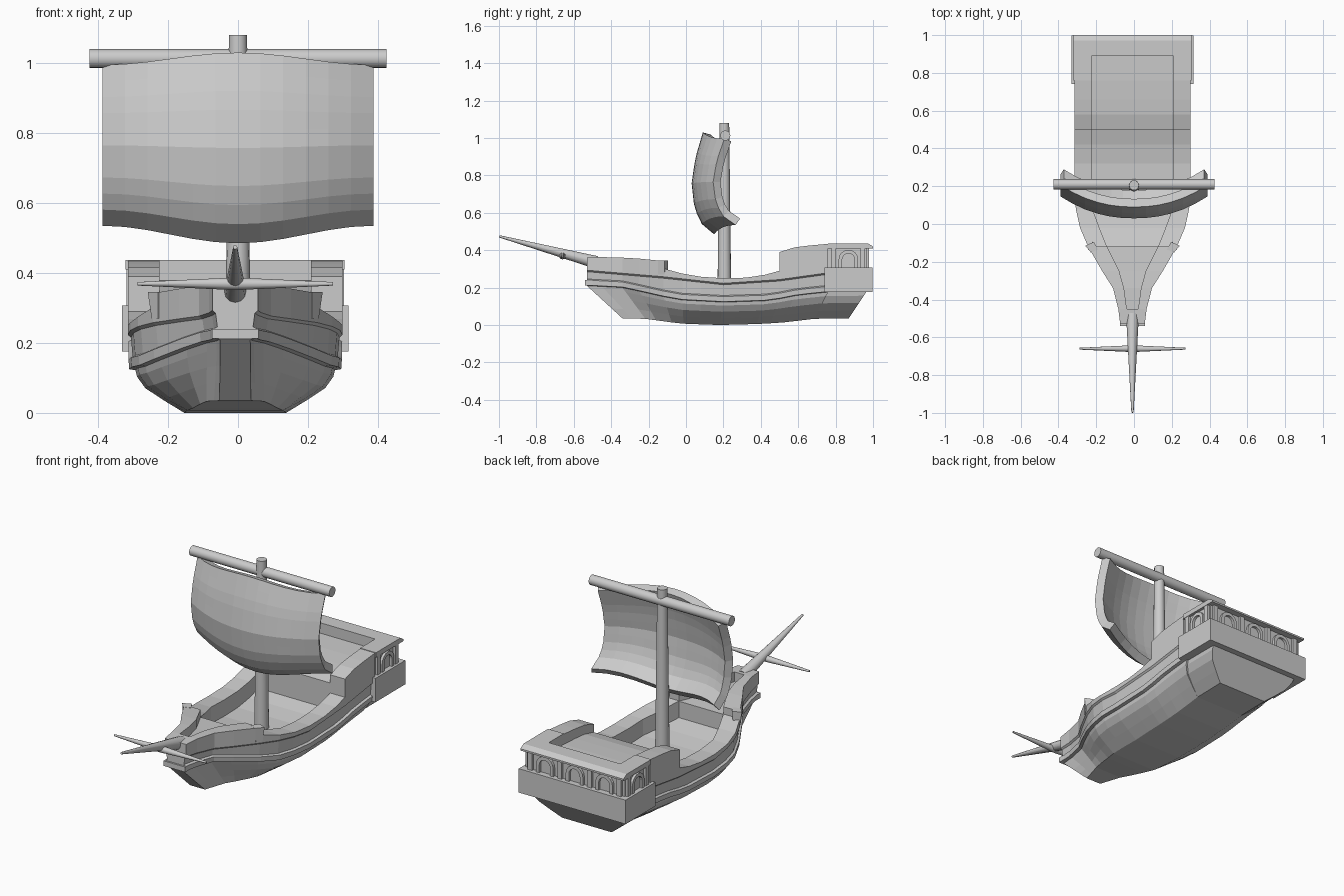
import bpy, bmesh, math
from mathutils import Vector, Matrix

if "Cube" in bpy.data.objects:
    bpy.data.objects.remove(bpy.data.objects["Cube"])

CX = -0.008  # hull centre line


def interp(pts, t):
    for (a, va), (b, vb) in zip(pts, pts[1:]):
        if t <= b:
            return va + (vb - va) * max(0, t - a) / (b - a)
    return pts[-1][1]


def finish(name, bm):
    bmesh.ops.remove_doubles(bm, verts=bm.verts, dist=1e-5)
    bmesh.ops.recalc_face_normals(bm, faces=bm.faces)
    me = bpy.data.meshes.new(name)
    bm.to_mesh(me)
    bm.free()
    ob = bpy.data.objects.new(name, me)
    bpy.context.collection.objects.link(ob)
    return ob


def box(name, lo, hi):
    bm = bmesh.new()
    bmesh.ops.create_cube(bm, size=1)
    for v in bm.verts:
        v.co = Vector([l + (h - l) * (c + 0.5) for l, h, c in zip(lo, hi, v.co)])
    return finish(name, bm)


def spar(name, a, b, ra, rb, sides=16):
    a, b = Vector(a), Vector(b)
    m = Matrix.Translation((a + b) / 2) @ (b - a).to_track_quat('Z', 'Y').to_matrix().to_4x4()
    bm = bmesh.new()
    bmesh.ops.create_cone(bm, cap_ends=True, segments=sides, radius1=ra, radius2=rb,
                          depth=(b - a).length, matrix=m)
    ob = finish(name, bm)
    bpy.context.view_layer.objects.active = ob
    ob.select_set(True)
    bpy.ops.object.shade_smooth_by_angle(angle=math.radians(40))
    ob.select_set(False)


# Hull: stations of (y, half width, inner half width, rail top, deck height)
STATIONS = [
    (-.53, .065, .030, .36, .36), (-.45, .075, .030, .363, .363), (-.45, .075, .030, .363, .31),
    (-.34, .103, .045, .36, .31), (-.25, .16, .07, .355, .305), (-.12, .235, .135, .342, .30),
    (-.12, .235, .135, .302, .21), (-.02, .278, .175, .275, .185), (.08, .30, .212, .258, .168),
    (.2, .307, .217, .25, .16), (.32, .307, .217, .253, .163), (.42, .307, .217, .268, .178),
    (.5, .307, .217, .29, .2), (.5, .307, .217, .39, .345), (.58, .307, .217, .415, .365),
    (.66, .307, .217, .425, .372), (.76, .307, .217, .434, .378), (.76, .297, .217, .434, .378),
    (.89, .297, .217, .43, .38), (.89, .297, .217, .43, .43), (.965, .297, .217, .43, .43)]
WALE = [(-.53, .21), (-.34, .2), (-.2, .17), (-.05, .135), (.2, .122), (.45, .13), (.6, .16), (.76, .176), (.965, .178)]
KEEL = [(-.53, .035), (-.34, .033), (-.05, .008), (.2, 0), (.45, .006), (.58, .014), (.76, .033), (.965, .036)]
FLOOR = [(-.53, .045), (-.25, .1), (0, .14), (.3, .148), (.965, .15)]
RAIL = [(-.53, .285), (-.12, .25), (.2, .215), (.5, .235), (.965, .3)]


def section(y, hw, hwi, zt, zd):
    zw, zk, bw, zr = (interp(c, y) for c in (WALE, KEEL, FLOOR, RAIL))
    rake = .36 if y < 0 else .098
    chine = hw - .022
    pts = [(0, y * (1 - rake), zk)]
    for fw, fz in ((0, 0), (.43, .3), (.8, .58), (.97, .85), (1, 1)):
        pts.append((bw + (chine - bw) * fw, y * (1 - rake * (1 - fz)), zk + (zw - zk) * fz))
    pts += [(x, y, z) for x, z in (
        (hw - .004, zw + .003), (hw - .002, zw + .03), (hw - .014, zw + .036), (hw - .009, zr),
        (hw, zr + .008), (hw, zt), (hwi, zt), (hwi, zd), (0, zd))]
    return pts


bm = bmesh.new()


def face(pts):
    bm.faces.new([bm.verts.new(p) for p in pts])


rings = [section(*s) for s in STATIONS]
for side in (1, -1):
    m = lambda p: (CX + side * p[0], p[1], p[2])
    for A, B in zip(rings, rings[1:]):
        for k in range(len(A) - 1):
            face([m(A[k]), m(A[k + 1]), m(B[k + 1]), m(B[k])])
    for R in (rings[0], rings[-1]):  # bow and stern closing strips
        for k in range(1, 11):
            c0, c1 = (CX, *R[k][1:]), (CX, *R[k + 1][1:])
            face([m(R[k]), m(R[k + 1]), m(c1), m(c0)])
bmesh.ops.remove_doubles(bm, verts=bm.verts, dist=1e-5)
bmesh.ops.dissolve_degenerate(bm, edges=bm.edges, dist=1e-5)
finish("hull", bm)

# Bow end of the wale
box("stem_wale", (CX - .066, -.54, .212), (CX + .066, -.5, .24))

# Timber heads where the forecastle steps down
for s in (1, -1):
    bm = bmesh.new()
    base = [(.18, -.135), (.22, -.15), (.25, -.115), (.205, -.095)]
    lo = [bm.verts.new((CX + s * (.222 + (x - .222) * .6), y, .27)) for x, y in base]
    hi = [bm.verts.new((CX + s * x, y, .345)) for x, y in base]
    bm.faces.new(lo)
    bm.faces.new(hi)
    for i in range(4):
        j = (i + 1) % 4
        bm.faces.new((lo[i], lo[j], hi[j], hi[i]))
    finish("timber_head", bm)

# Stern gallery: lower band and cap rail
box("gallery_band", (CX - .324, .74, .176), (CX + .324, .998, .307))
for s in (1, -1):
    a, b = sorted((CX + s * .217, CX + s * .313))
    box("gallery_side_cap", (a, .76, .41), (b, .97, .437))
bm = bmesh.new()
prof = [(.89, .41), (1.0, .41), (1.0, .42), (.972, .437), (.89, .437)]
f = bm.faces.new([bm.verts.new((CX - .313, y, z)) for y, z in prof])
r = bmesh.ops.extrude_face_region(bm, geom=[f])
bmesh.ops.translate(bm, vec=(.626, 0, 0), verts=[v for v in r['geom'] if isinstance(v, bmesh.types.BMVert)])
finish("gallery_stern_cap", bm)


# Gallery windows: raised arch frames and pillars, local x along wall, local y outward
def gallery_part(name, outline, m):
    bm = bmesh.new()
    n = len(outline[0])
    rows = [[bm.verts.new(m @ Vector((u, d, z))) for u, z in ring]
            for ring, d in ((outline[0], -.01), (outline[0], .014), (outline[1], .014), (outline[1], -.01))]
    for a, b in zip(rows, rows[1:] + rows[:1]):
        for i in range(n - 1):
            bm.faces.new((a[i], a[i + 1], b[i + 1], b[i]))
    for i in (0, n - 1):
        bm.faces.new([row[i] for row in rows])
    finish(name, bm)


def arch_ring(r):
    arc = [(r * math.cos(math.pi * i / 8), .35 + r * math.sin(math.pi * i / 8)) for i in range(9)]
    return [(r, .305)] + arc + [(-r, .305)]


def wall(arches, pillars, place):
    for u in arches:
        gallery_part("window_arch", (arch_ring(.052), arch_ring(.033)), place(u))
    for u in pillars:
        gallery_part("gallery_pillar", ([(-.013, .305), (-.013, .412)], [(.013, .305), (.013, .412)]), place(u))


wall((-.18, 0, .18), (-.27, -.09, .09, .27), lambda u: Matrix.Translation((CX + u, .965, 0)))
for s in (1, -1):
    wall((.868,), (.79, .945),
         lambda u: Matrix.Translation((CX + s * .297, u, 0)) @ Matrix.Rotation(-s * math.pi / 2, 4, 'Z'))

# Mast, yard, bowsprit and its small yard
spar("mast", (0, .205, .15), (0, .205, 1.08), .037, .026)
spar("yard", (-.425, .21, 1.013), (.425, .21, 1.013), .027, .027)
spar("bowsprit", (CX, -.48, .335), (CX, -.998, .474), .034, .006, 12)
for s in (1, -1):
    spar("bowsprit_yard", (CX, -.66, .369), (CX + s * .28, -.66, .369), .018, .005, 12)

# Billowing sail
BELLY = [(0, .09), (.25, .05), (.5, .03), (.75, .045), (.9, .085), (1, .15)]
NX, NZ = 12, 10
bm = bmesh.new()
grid = []
for j in range(NZ + 1):
    v = 1 - j / NZ
    row = []
    for i in range(NX + 1):
        u = 2 * i / NX - 1
        e, w = abs(u) ** 2.2, (1 - math.cos(math.pi * u)) / 2
        top, bot = 1.03 - .035 * w, .485 + .05 * w
        row.append(bm.verts.new((.388 * u, interp(BELLY, v) + .115 * e, top + (bot - top) * v)))
    grid.append(row)
for a, b in zip(grid, grid[1:]):
    for i in range(NX):
        bm.faces.new((a[i], a[i + 1], b[i + 1], b[i]))
sail = finish("sail", bm)
if sail.data.polygons[0].normal.y > 0:
    sail.data.flip_normals()
mod = sail.modifiers.new("thickness", 'SOLIDIFY')
mod.thickness, mod.offset = .045, -1
